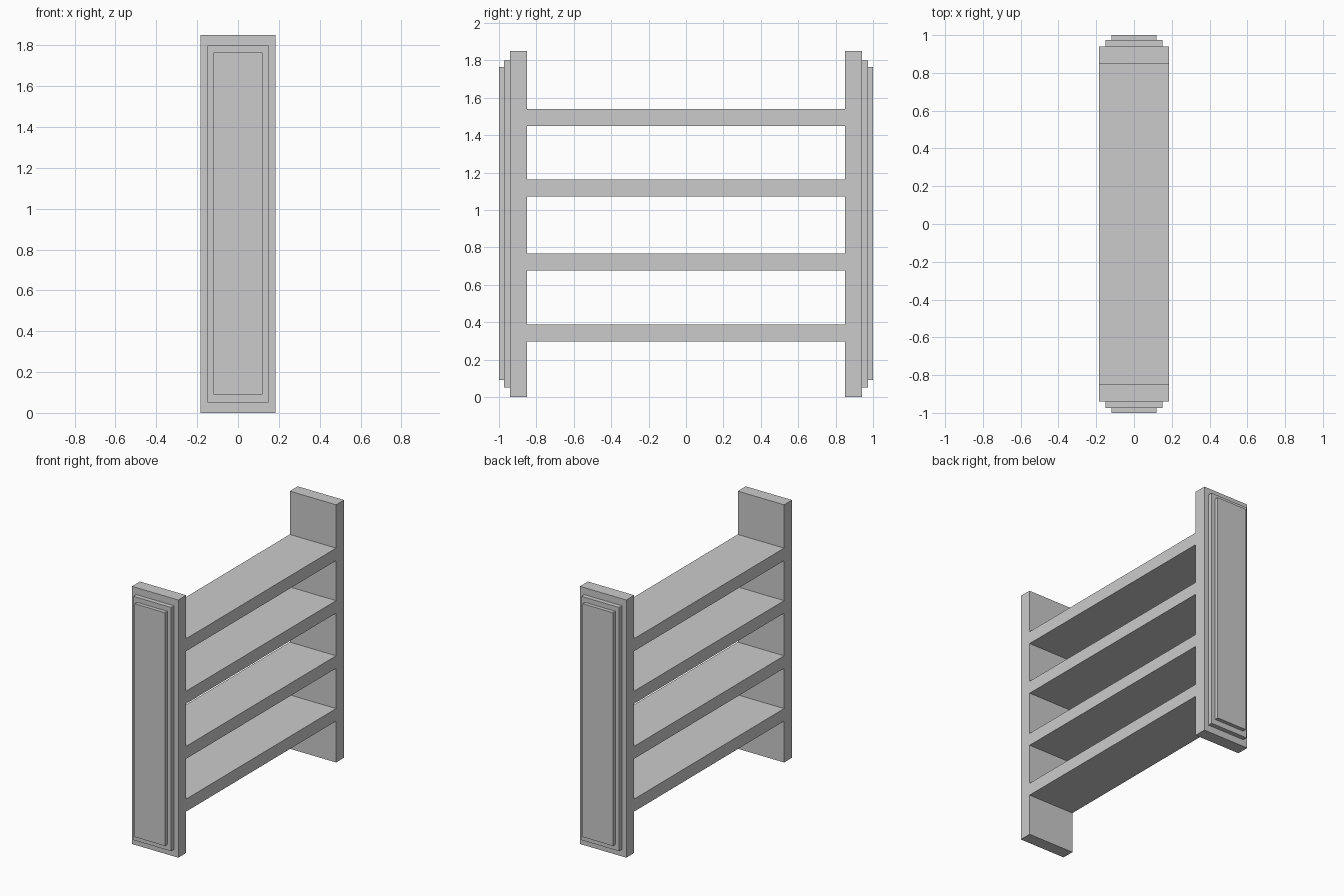
import bpy
import bmesh

if "Cube" in bpy.data.objects:
    bpy.data.objects.remove(bpy.data.objects["Cube"])

HALF_DEPTH = 0.184
INNER_Y = 0.85
SHELF_THICKNESS = 0.09


def finish(name, bm):
    bmesh.ops.recalc_face_normals(bm, faces=bm.faces)
    mesh = bpy.data.meshes.new(name)
    bm.to_mesh(mesh)
    bm.free()
    obj = bpy.data.objects.new(name, mesh)
    bpy.context.collection.objects.link(obj)
    return obj


def stepped_panel(name, rings, side):
    """Skin rectangular rings (y, half width, bottom, top) and cap both ends."""
    bm = bmesh.new()
    loops = [[bm.verts.new((x, side * y, z))
              for x, z in ((-w, z0), (w, z0), (w, z1), (-w, z1))]
             for y, w, z0, z1 in rings]
    for a, b in zip(loops, loops[1:]):
        for i in range(4):
            j = (i + 1) % 4
            bm.faces.new((a[i], a[j], b[j], b[i]))
    bm.faces.new(loops[0])
    bm.faces.new(loops[-1])
    return finish(name, bm)


def box(name, size, centre):
    bm = bmesh.new()
    bmesh.ops.create_cube(bm, size=1)
    bmesh.ops.scale(bm, vec=size, verts=bm.verts)
    obj = finish(name, bm)
    obj.location = centre
    return obj


# Side panels: board with two raised steps on the outer face
rings = [
    (INNER_Y, HALF_DEPTH, 0.0, 1.85),
    (0.94, HALF_DEPTH, 0.0, 1.85),
    (0.94, 0.15, 0.05, 1.80),
    (0.973, 0.15, 0.05, 1.80),
    (0.973, 0.12, 0.09, 1.765),
    (1.0, 0.12, 0.09, 1.765),
]
stepped_panel("front_side_panel", rings, -1)
stepped_panel("back_side_panel", rings, 1)

# Four shelves spanning between the panels
for n, z in enumerate((0.342, 0.721, 1.117, 1.494), start=1):
    box(f"shelf_{n}", (2 * HALF_DEPTH, 2 * INNER_Y, SHELF_THICKNESS), (0, 0, z))
